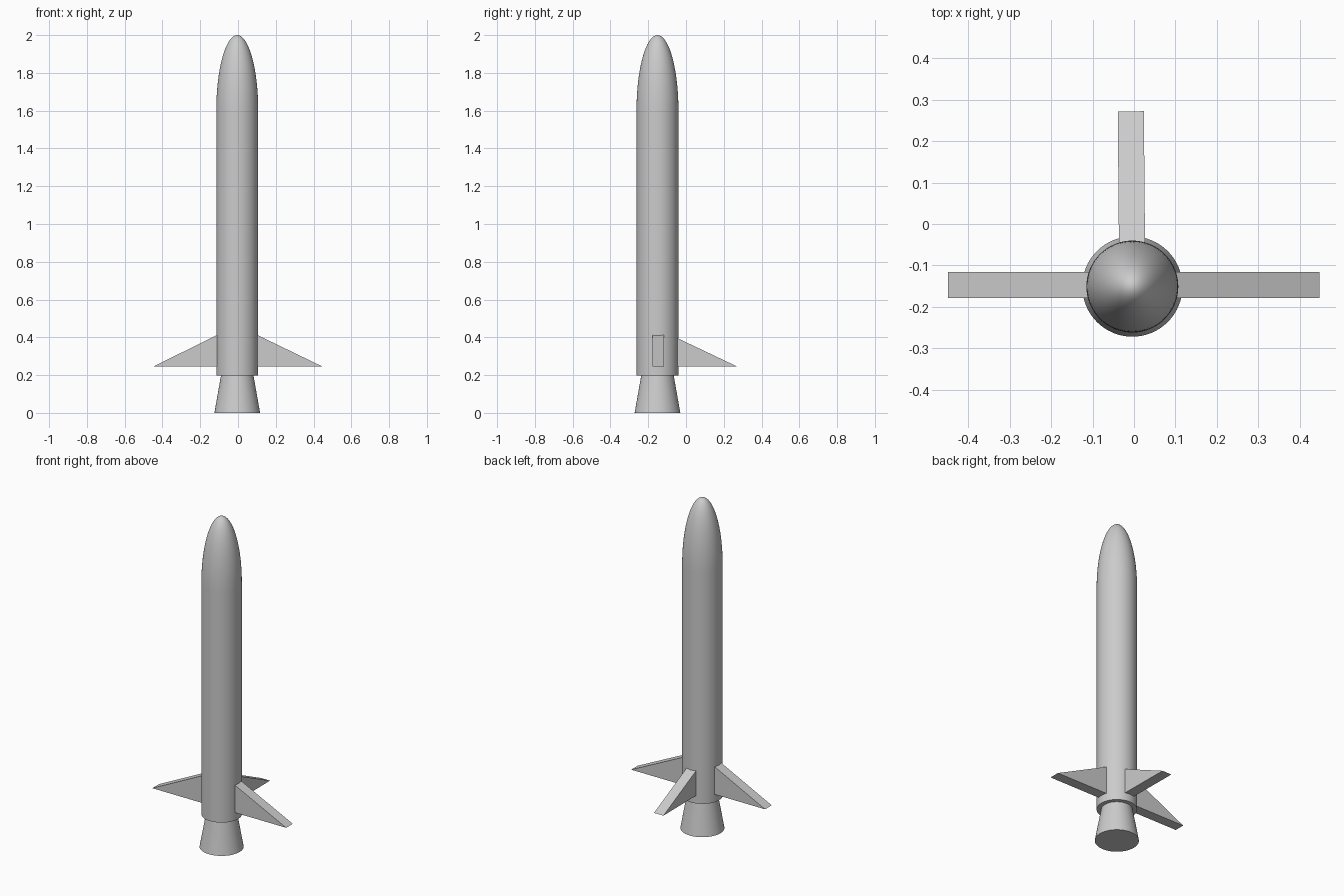
import bpy
import bmesh
from math import sin, cos, pi, radians
from mathutils import Matrix, Vector

default = bpy.data.objects.get("Cube")
if default:
    bpy.data.objects.remove(default)

AXIS = Vector((-0.004, -0.151, 0))
SIDES = 64

grey = bpy.data.materials.new("light grey")
grey.use_nodes = True
colour = (0.6, 0.6, 0.6, 1)
grey.diffuse_color = colour
grey.node_tree.nodes["Principled BSDF"].inputs["Base Color"].default_value = colour


def finish(name, bm, smooth=False):
    """Turn a bmesh into a named grey object."""
    bmesh.ops.recalc_face_normals(bm, faces=bm.faces)
    mesh = bpy.data.meshes.new(name)
    bm.to_mesh(mesh)
    bm.free()
    mesh.materials.append(grey)
    obj = bpy.data.objects.new(name, mesh)
    bpy.context.collection.objects.link(obj)
    if smooth:
        bpy.ops.object.select_all(action="DESELECT")
        obj.select_set(True)
        bpy.context.view_layer.objects.active = obj
        bpy.ops.object.shade_smooth_by_angle(angle=radians(35))
    return obj


def lathe(name, profile):
    """Spin (radius, height) points around the rocket axis."""
    bm = bmesh.new()
    verts = [bm.verts.new(AXIS + Vector((r, 0, z))) for r, z in profile]
    edges = [bm.edges.new(pair) for pair in zip(verts, verts[1:])]
    bmesh.ops.spin(bm, geom=verts + edges, cent=AXIS, axis=(0, 0, 1),
                   angle=2 * pi, steps=SIDES)
    bmesh.ops.remove_doubles(bm, verts=bm.verts, dist=0.0001)
    return finish(name, bm, smooth=True)


def fin(name, origin, angle, reach, root_top, thickness=0.063):
    """Triangular slab pointing outwards, its root sunk into the body."""
    bm = bmesh.new()
    bottom, skin, sunk = 0.245, 0.111, 0.08
    inner_top = bottom + (root_top - bottom) * (reach - sunk) / (reach - skin)
    outline = [(sunk, bottom), (reach, bottom), (sunk, inner_top)]
    face = bm.faces.new([bm.verts.new((d, -thickness / 2, z)) for d, z in outline])
    slab = bmesh.ops.extrude_face_region(bm, geom=[face])["geom"]
    bmesh.ops.translate(bm, vec=(0, thickness, 0),
                        verts=[v for v in slab if isinstance(v, bmesh.types.BMVert)])
    place = Matrix.Translation(origin) @ Matrix.Rotation(radians(angle), 4, "Z")
    bmesh.ops.transform(bm, matrix=place, verts=bm.verts)
    return finish(name, bm)


# Engine bell, closed underneath
lathe("engine_bell", [(0, 0), (0.121, 0), (0.086, 0.198), (0, 0.198)])

# Cylindrical body
lathe("body", [(0, 0.197), (0.111, 0.197), (0.111, 1.6), (0, 1.6)])

# Half-ellipsoid nose
STEPS = 24
arc = [pi / 2 * i / STEPS for i in range(STEPS)]
lathe("nose", [(0.111 * cos(a), 1.6 + 0.4 * sin(a)) for a in arc] + [(0, 2)])

# Three fins: one each side and one behind
side_origin = (AXIS.x, -0.147, 0)
fin("left_fin", side_origin, 0, 0.452, 0.41)
fin("right_fin", side_origin, 180, 0.445, 0.41)
fin("rear_fin", AXIS, 90.5, 0.423, 0.393)
